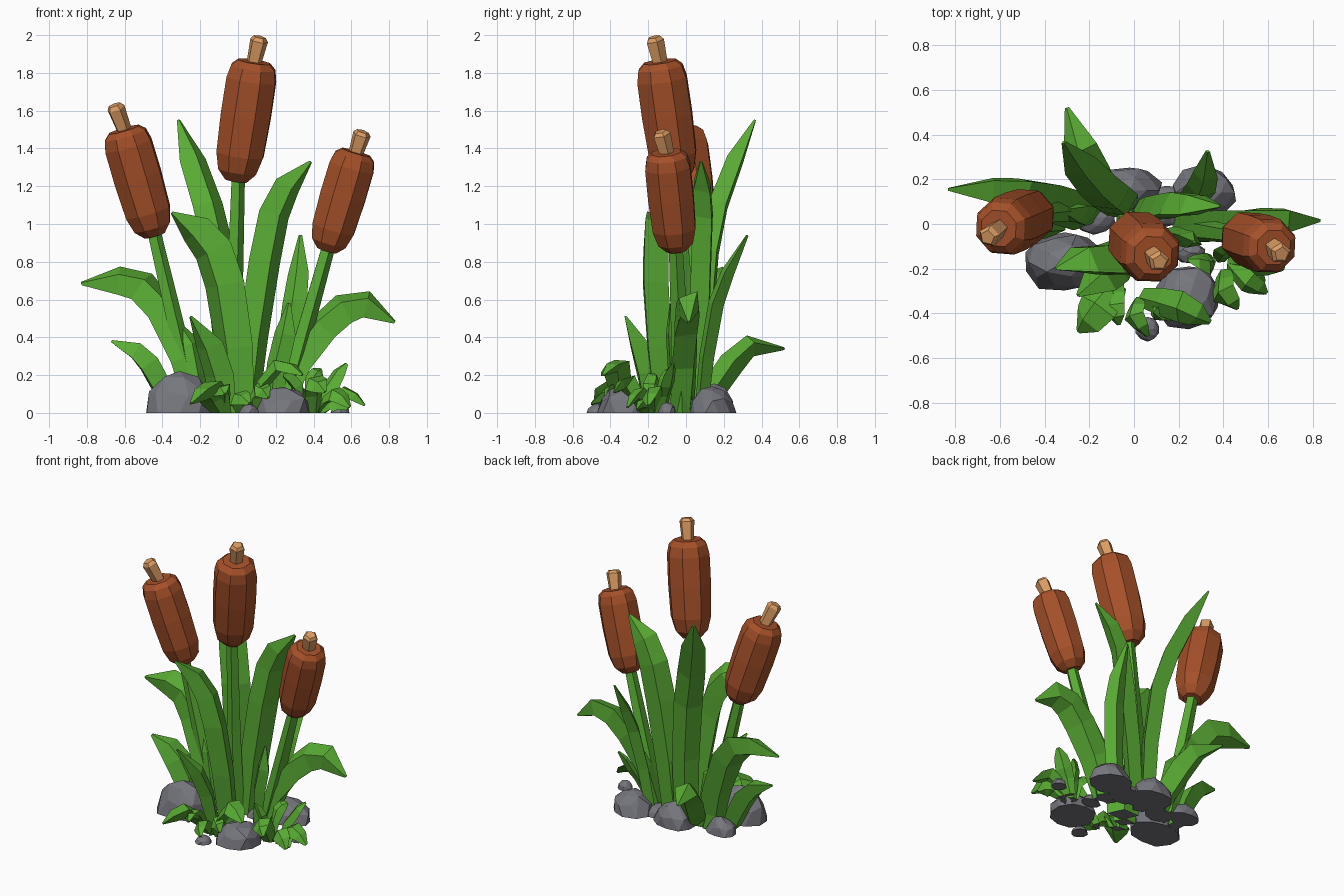
import bpy, bmesh, math, random
from mathutils import Vector as V

if "Cube" in bpy.data.objects:
    bpy.data.objects.remove(bpy.data.objects["Cube"])
random.seed(4)

def mat(name, c):
    m = bpy.data.materials.new(name)
    m.diffuse_color = (*c, 1)
    m.use_nodes = True
    m.node_tree.nodes["Principled BSDF"].inputs["Base Color"].default_value = m.diffuse_color
    return m

GREEN = mat("leaf green", (0.10, 0.41, 0.034))
BROWN = mat("seed brown", (0.375, 0.08, 0.022))
TAN = mat("tip tan", (0.72, 0.335, 0.125))
GREY = mat("stone grey", (0.18, 0.18, 0.208))

def finish(bm, name, *mats):
    bmesh.ops.recalc_face_normals(bm, faces=bm.faces)
    me = bpy.data.meshes.new(name)
    bm.to_mesh(me)
    bm.free()
    for m in mats:
        me.materials.append(m)
    ob = bpy.data.objects.new(name, me)
    bpy.context.collection.objects.link(ob)
    return ob

def loft(name, m, pts, halves, sides, wide, flat=1.0):
    """Skin rings along a path; wide = direction of the ring's first axis."""
    bm = bmesh.new()
    pts = [V(p) for p in pts]
    rings = []
    for i, p in enumerate(pts):
        t = (pts[min(i + 1, len(pts) - 1)] - pts[max(i - 1, 0)]).normalized()
        u = V(wide)
        u = (u - t * u.dot(t)).normalized()
        w = t.cross(u)
        ring = []
        for k in range(sides):
            a = 2 * math.pi * k / sides
            co = p + (u * math.cos(a) + w * math.sin(a) * flat) * halves[i]
            co.z = max(co.z, 0) if i else 0.0   # flat foot on the ground
            if p.z > 0.01 or i:
                co.z = max(co.z, p.z if i == 0 else 0)
            ring.append(bm.verts.new(co))
        rings.append(ring)
    if pts[0].z > 0.5:   # free-standing parts keep their tilted end
        t = (pts[1] - pts[0]).normalized()
        for v, n in zip(rings[0], rings[1]):
            v.co.z = pts[0].z - ((v.co.x - pts[0].x) * t.x + (v.co.y - pts[0].y) * t.y) / t.z
    for a, b in zip(rings, rings[1:]):
        for k in range(sides):
            j = (k + 1) % sides
            bm.faces.new((a[k], a[j], b[j], b[k]))
    foot = bm.faces.new(rings[0])
    bm.faces.new(rings[-1])
    if pts[0].z < 0.01:   # soil-grey underside
        foot.material_index = 1
        return finish(bm, name, m, GREY)
    return finish(bm, name, m)

# Cattails: stem, seed head and tip along one leaning axis
def cattail(side, base, bottom, top, tip, r):
    base, bottom, top, tip = map(V, (base, bottom, top, tip))
    mid = base.lerp(bottom, 0.5) + (bottom - top) * 0.03
    loft(side + "_stem", GREEN, [base, mid, bottom.lerp(top, 0.1)],
         [0.06, 0.048, 0.038], 5, (1, 0, 0))
    prof = [(0, .45), (.08, .8), (.22, .98), (.55, 1.04), (.85, 1.03), (.95, .92), (1, .66)]
    loft(side + "_seed_head", BROWN, [bottom.lerp(top, t) for t, _ in prof],
         [r * k for _, k in prof], 8, (1, 0.35, 0))
    loft(side + "_tip", TAN, [top.lerp(tip, -0.2), top.lerp(tip, .85), tip],
         [0.04, 0.05, 0.034], 5, (1, 0.2, 0))

cattail("center", (-.03, .03, 0), (-.01, -.05, 1.23), (.085, -.14, 1.86), (.115, -.17, 1.99), .137)
cattail("left", (-.23, .06, 0), (-.44, .05, .94), (-.605, -.02, 1.5), (-.655, -.06, 1.63), .131)
cattail("right", (.23, -.02, 0), (.47, -.05, .86), (.625, -.105, 1.38), (.66, -.135, 1.49), .125)

# Tall and arching blades: diamond section, tapering to a point
def blade(name, half, wide, pts, flat=0.65):
    n = len(pts) - 1
    taper = [.85, .98, 1.03, 1, .87, .6]
    widths = [half * taper[min(5, round(i * 5 / n))] for i in range(n)] + [0.01]
    loft(name, GREEN, pts, widths, 4, wide, flat)

blade("back_tall_blade", .09, (1, .5, 0),
      [(-.05, .07, 0), (-.06, .09, .45), (-.1, .12, .85), (-.16, .17, 1.1), (-.24, .26, 1.34), (-.315, .365, 1.55)])
blade("right_tall_blade", .093, (1, .6, -.3),
      [(.04, .06, 0), (.08, .07, .4), (.14, .08, .8), (.19, .09, 1.05), (.26, .085, 1.2), (.385, .08, 1.33)])
blade("front_wide_blade", .118, (.8, -.55, .5),
      [(0, -.11, 0), (-.02, -.14, .35), (-.07, -.16, .68), (-.13, -.16, .86), (-.22, -.16, .97), (-.35, -.2, 1.06)])
blade("left_arching_blade", .1, (.1, .5, .85),
      [(-.22, .04, 0), (-.29, .07, .28), (-.4, .11, .54), (-.51, .14, .67), (-.63, .15, .7), (-.83, .155, .685)], .75)
blade("right_arching_blade", .097, (-.1, .5, .85),
      [(.22, -.02, 0), (.32, -.01, .26), (.45, 0, .45), (.56, .01, .55), (.68, .015, .575), (.83, .015, .48)], .75)
blade("back_arching_blade", .09, (1, .2, .2),
      [(-.13, .08, 0), (-.16, .15, .13), (-.2, .24, .26), (-.24, .34, .355), (-.3, .52, .34)], .75)
blade("left_low_blade", .085, (.3, .8, .5),
      [(-.35, 0, 0), (-.41, 0, .15), (-.47, 0, .26), (-.54, 0, .33), (-.67, 0, .38)], .75)
blade("front_left_blade", .085, (1, -.5, 0),
      [(-.07, -.18, 0), (-.1, -.21, .2), (-.15, -.25, .36), (-.25, -.32, .51)], .6)
blade("back_right_blade", .065, (1, -.3, 0),
      [(.22, .08, 0), (.26, .11, .3), (.3, .16, .58), (.32, .22, .74), (.33, .325, .94)])
blade("left_inner_blade", .075, (1, .4, 0),
      [(-.2, .04, 0), (-.23, .04, .2), (-.26, .05, .36), (-.32, .06, .48)])
blade("right_inner_blade", .06, (1, -.4, 0),
      [(.18, -.04, 0), (.21, -.06, .25), (.25, -.07, .42), (.27, -.08, .58)])

# Short drooping leaves round the foot: base, peak, tip, half width
low = [
    ((.04, -.33, 0), (.21, -.37, .25), (.34, -.44, .2), .075),
    ((-.09, -.27, 0), (-.16, -.37, .12), (-.25, -.48, .05), .1),
    ((-.08, -.27, 0), (-.09, -.37, .12), (-.07, -.45, .1), .06),
    ((.02, -.34, 0), (.0, -.41, .08), (.06, -.5, .05), .06),
    ((.1, -.34, 0), (.11, -.39, .13), (.16, -.43, .08), .06),
    ((.43, -.17, 0), (.56, -.18, .11), (.67, -.2, .04), .06),
    ((.43, -.18, 0), (.51, -.26, .1), (.59, -.31, .03), .06),
    ((.4, -.22, 0), (.4, -.31, .16), (.46, -.38, .11), .07),
    ((.42, -.13, 0), (.5, -.1, .15), (.575, -.07, .26), .055),
    ((.35, -.17, 0), (.32, -.18, .14), (.24, -.16, .2), .055),
    ((.38, -.16, 0), (.4, -.12, .18), (.44, -.08, .23), .045),
    ((.45, -.2, 0), (.52, -.22, .05), (.58, -.26, .02), .06),
]
for i, (b, p, t, w) in enumerate(low):
    b, p, t = V(b), V(p), V(t)
    d = t - b
    m = b.lerp(p, .5) + V((0, 0, .02))
    loft(f"low_leaf_{i + 1}", GREEN, [b, m, p, p.lerp(t, .5) + V((0, 0, .01)), t],
         [w * .6, w * .85, w, w * .8, .012], 4, (-d.y, d.x, .15), .5)

# Stones: jittered low-poly domes with a flat closed base
def stone(name, x, y, rx, ry, h):
    bm = bmesh.new()
    bmesh.ops.create_icosphere(bm, subdivisions=2, radius=1)
    pts = []
    for v in bm.verts:
        k = random.uniform(.9, 1.06)
        pts.append((x + v.co.x * rx * k, y + v.co.y * ry * k, max(0, h * v.co.z * random.uniform(.9, 1))))
    bm.clear()
    for p in pts:
        bm.verts.new(p)
    bmesh.ops.convex_hull(bm, input=bm.verts)
    bmesh.ops.delete(bm, geom=[v for v in bm.verts if not v.link_faces], context="VERTS")
    bmesh.ops.dissolve_limit(bm, angle_limit=math.radians(14), verts=bm.verts, edges=bm.edges)
    finish(bm, name, GREY)

stones = [(-.31, -.17, .185, .14, .225), (.245, -.33, .15, .15, .15), (-.02, .15, .145, .11, .16),
          (.31, .14, .15, .12, .15), (-.34, .09, .11, .08, .11), (.06, -.47, .055, .055, .05),
          (.25, -.13, .07, .05, .06), (.54, -.1, .05, .05, .06), (.14, .08, .11, .1, .07),
          (-.18, .03, .1, .08, .06)]
for i, s in enumerate(stones):
    stone(f"stone_{i + 1}", *s)
